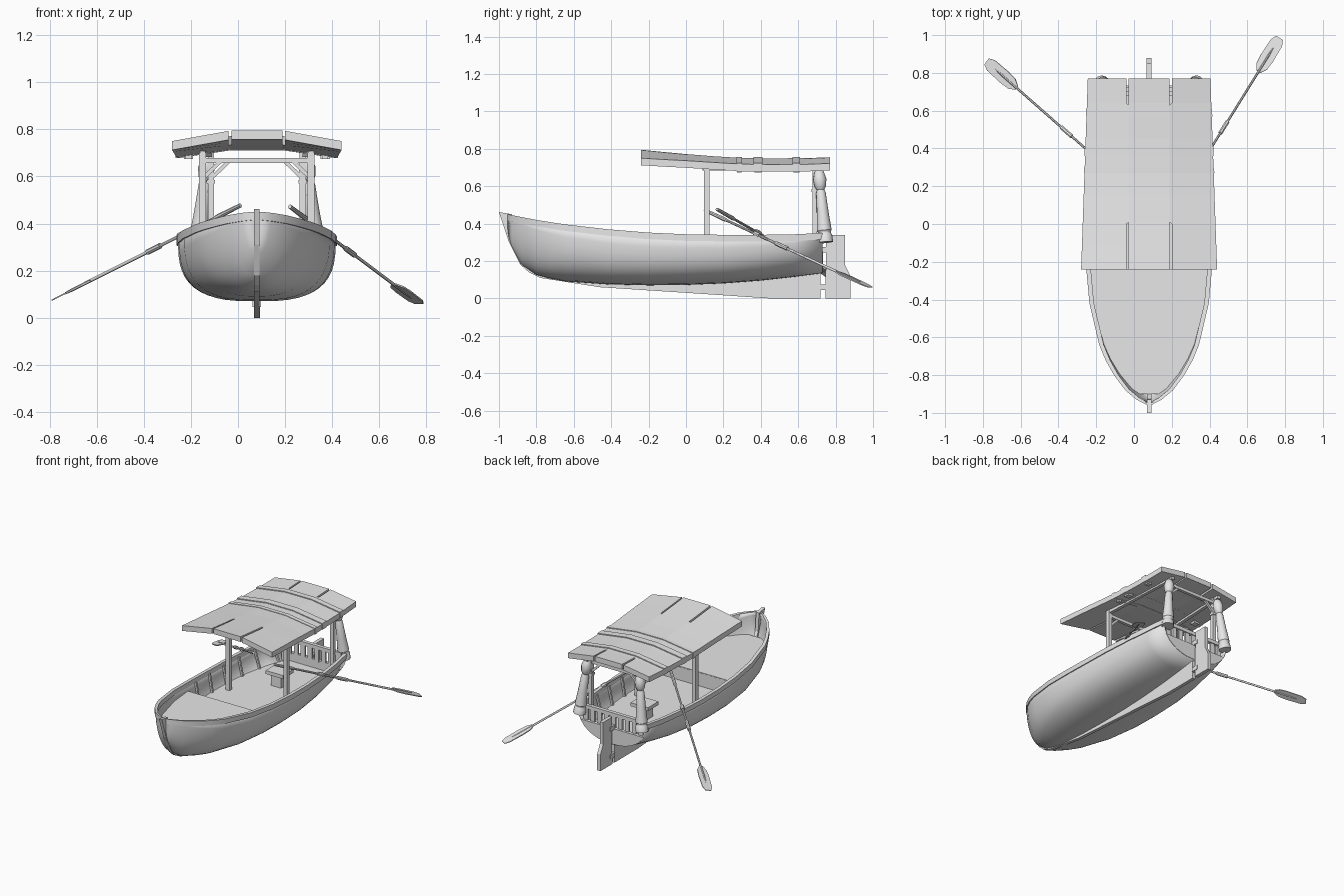
import bpy, bmesh, math
from mathutils import Vector

if "Cube" in bpy.data.objects:
    bpy.data.objects.remove(bpy.data.objects["Cube"])

CENTRE = Vector((0.08, 0, 0))     # the boat's centre line
UP = Vector((0, 0, 1))
grey = bpy.data.materials.new("plain_grey")
grey.use_nodes = True
grey.diffuse_color = (0.8, 0.8, 0.8, 1)
bsdf = grey.node_tree.nodes["Principled BSDF"]
bsdf.inputs["Base Color"].default_value = grey.diffuse_color
bsdf.inputs["Roughness"].default_value = 0.8


def loft(name, rings, closed=True, caps=True, smooth=0):
    """Skin a list of equal-length point rings."""
    bm = bmesh.new()
    rows = [[bm.verts.new(Vector(p) + CENTRE) for p in r] for r in rings]
    n = len(rows[0])
    for a, b in zip(rows, rows[1:]):
        for i in range(n if closed else n - 1):
            j = (i + 1) % n
            bm.faces.new((a[i], a[j], b[j], b[i]))
    if caps and closed:
        bm.faces.new(rows[0])
        bm.faces.new(rows[-1])
    bmesh.ops.recalc_face_normals(bm, faces=bm.faces)
    me = bpy.data.meshes.new(name)
    bm.to_mesh(me)
    bm.free()
    me.materials.append(grey)
    ob = bpy.data.objects.new(name, me)
    bpy.context.collection.objects.link(ob)
    if smooth:
        bpy.ops.object.select_all(action='DESELECT')
        ob.select_set(True)
        bpy.context.view_layer.objects.active = ob
        bpy.ops.object.shade_smooth_by_angle(angle=math.radians(smooth))
    return ob


def tube(name, a, b, profile, sides=10, smooth=40, up=UP):
    """Skin along a-b; profile rows are (fraction, sideways radius, other radius)."""
    a, b = Vector(a), Vector(b)
    d = (b - a).normalized()
    u = d.cross(up)
    u = u.normalized() if u.length > 0.01 else Vector((1, 0, 0))
    v = d.cross(u)
    rings = []
    for t, ru, rv in profile:
        angles = [2 * math.pi * (i + 0.5) / sides for i in range(sides)]
        rings.append([a.lerp(b, t) + u * ru * math.cos(k) + v * rv * math.sin(k) for k in angles])
    return loft(name, rings, smooth=smooth)


def bar(name, a, b, w, h=None):
    r, s = w * 0.707, (h or w) * 0.707
    return tube(name, a, b, [(0, r, s), (1, r, s)], sides=4, smooth=0)


def plate(name, outline, half):
    """Upright plate on the centre line from a (y, z) outline."""
    return loft(name, [[(s * half, y, z) for y, z in outline] for s in (-1, 1)])


# Hull stations: y, half width, rail height, bottom height, fullness
STATIONS = [(-.955, .012, .445, .33, 2), (-.93, .06, .44, .27, 2), (-.88, .12, .43, .18, 2.1),
            (-.8, .18, .415, .125, 2.3), (-.72, .225, .402, .105, 2.5), (-.64, .258, .39, .09, 2.6),
            (-.42, .31, .365, .075, 2.9),
            (-.2, .33, .347, .07, 3), (0, .335, .338, .072, 3), (.2, .333, .335, .08, 3),
            (.4, .32, .335, .095, 2.8), (.58, .3, .338, .115, 2.5), (.73, .275, .345, .135, 2.2)]


def station(y):
    for s, t in zip(STATIONS, STATIONS[1:]):
        if y <= t[0]:
            k = (y - s[0]) / (t[0] - s[0])
            return [p + (q - p) * k for p, q in zip(s, t)]
    return STATIONS[-1]


def half_width(y, z):
    _, hw, zr, zk, n = station(y)
    f = min(1, max(0, (zr - z) / (zr - zk)))
    return hw * (1 - f ** n) ** (1 / n)


def section(y, steps=24):
    _, hw, zr, zk, n = station(y)
    pts = []
    for i in range(steps + 1):
        a = math.pi * i / steps
        c, s = math.cos(a), max(0, math.sin(a))
        pts.append((math.copysign(hw * abs(c) ** (2 / n), c), y, zr - (zr - zk) * s ** (2 / n)))
    return pts


# Hull shell
hull = loft("hull", [section(s[0]) for s in STATIONS], closed=False, smooth=50)
shell = hull.modifiers.new("thickness", 'SOLIDIFY')
shell.thickness = 0.013
shell.offset = -1

# Stern board, lower than the rail
levels = [.14, .15, .165, .185, .21, .25]
outline = [(half_width(.73, z), z) for z in levels]
outline += [(-x, z) for x, z in reversed(outline)]
loft("transom", [[(x, y, z) for x, z in outline] for y in (.705, .732)])

# Gunwale rails
for side, s in (("left", 1), ("right", -1)):
    rings = []
    for y, hw, zr, zk, n in STATIONS:
        o, i = s * (hw + .006), s * max(.002, hw - .018)
        rings.append([(o, y, zr - .03), (o, y, zr + .005), (i, y, zr + .005), (i, y, zr - .03)])
    loft(side + "_gunwale", rings, smooth=30)


def deck(name, y0, y1, z, steps=14):
    rings = []
    for k in range(steps + 1):
        y = y0 + (y1 - y0) * k / steps
        w = max(.003, half_width(y, z) - .008)
        rings.append([(-w, y, z), (w, y, z), (w * .9, y, z - .012), (-w * .9, y, z - .012)])
    loft(name, rings)


deck("bow_deck", -.9, -.24, .29)
deck("main_floor", -.25, .71, .19)
w = half_width(-.24, .18) - .012
bar("deck_step", (-w, -.245, .235), (w, -.245, .235), .012, .1)

# Stool and inner ribs
bar("stool_seat", (0, .3, .285), (0, .42, .285), .14, .025)
bar("stool_leg", (0, .36, .18), (0, .36, .275), .08)
for s in (-1, 1):
    for k in range(6):
        y = -.15 + k * .16
        bar("rib", (s * (half_width(y, .19) - .022), y, .19),
            (s * (half_width(y, .32) - .02), y, .32), .014)

# Stem, keel and rudder
plate("stem_and_keel", [(-1, .462), (-.95, .31), (-.885, .18), (-.84, .14), (-.78, .11), (-.46, .06),
                        (.08, .025), (.45, 0), (.72, 0), (.72, .16), (.4, .11), (-.2, .085),
                        (-.6, .11), (-.79, .15), (-.87, .22), (-.92, .32), (-.93, .45)], .012)
plate("rudder", [(.745, 0), (.88, 0), (.88, .12), (.85, .18), (.85, .34), (.75, .34)], .013)
for z in (.06, .26):
    bar("rudder_hinge", (0, .72, z), (0, .77, z), .036, .03)

# Stern railing
bar("stern_rail", (-.255, .71, .345), (.255, .71, .345), .026)
for k in range(9):
    x = -.22 + k * .055
    bar("baluster", (x, .71, .24), (x, .71, .345), .034, .012)

# Roof: sloping side panels beside a flat middle one, slotted at both ends
PROFILE = [(-.24, .795), (-.12, .783), (0, .772), (.01, .771), (.15, .76), (.3, .751),
           (.45, .749), (.63, .75), (.64, .75), (.77, .755)]
MID, THICK = .108, .038


def eave(y):
    return .36 - .035 * (y + .24)


def drop(y):
    return max(.033, .045 - .04 * (y + .24))


def roof_ring(y, z, x0, x1, z1, t=THICK):
    return [(x0, y, z), (x1, y, z1), (x1, y, z1 - t), (x0, y, z - t)]


loft("roof_middle", [roof_ring(y, z, -MID, MID, z) for y, z in PROFILE])
for side, s in (("left", 1), ("right", -1)):
    rings = []
    for y, z in PROFILE:
        gap = .012 if y <= 0 or y >= .64 else 0
        rings.append(roof_ring(y, z - gap * .15, s * (MID + gap), s * eave(y), z - drop(y)))
    loft("roof_" + side, rings)

# Roof straps that wrap the eaves
for y0, y1 in ((.27, .3), (.36, .41), (.57, .61)):
    top = .756
    for s in (-1, 1):
        rings = [roof_ring(y, top, s * MID, s * (eave(y) + .003), top - drop(y), .045) for y in (y0, y1)]
        loft("roof_strap", rings)
        ym = (y0 + y1) / 2
        bar("strap_end", (s * .29, ym, .673), (s * .29, ym, .695), (y1 - y0) * .8)
    loft("roof_strap_middle", [roof_ring(y, top, -MID, MID, top, .045) for y in (y0, y1)])

# Roof frame: posts, beams and braces
for y, x, base, wide in ((.11, .23, .18, .03), (.69, .195, .19, .026)):
    bar("cross_beam", (-x, y, .668), (x, y, .668), .022)
    for s in (-1, 1):
        bar("post", (s * x, y, base), (s * x, y, .7), wide)
        bar("brace", (s * (x - .01), y, .60), (s * (x - .08), y, .668), .016)
for s in (-1, 1):
    bar("roof_side_beam", (s * .23, .09, .695), (s * .2, .74, .695), .024)
    bar("post_collar", (s * .195, .69, .57), (s * .195, .69, .585), .036)

# Tied curtains at the stern corners
FOLDS = [(0, .012, .012), (.04, .026, .026), (.14, .036, .036), (.24, .03, .03), (.28, .02, .02),
         (.32, .026, .026), (.6, .032, .032), (.84, .04, .04), (.86, .034, .034), (.88, .034, .034),
         (.9, .04, .04), (1, .042, .042)]
for s in (-1, 1):
    tube("curtain", (s * .208, .71, .69), (s * .25, .745, .3), FOLDS, sides=12)


# Oars with collars and flat blades
def oar(name, grip, tip, rolled):
    grip, tip = Vector(grip) - CENTRE, Vector(tip) - CENTRE
    up = Vector((0, 1, 0)).cross(tip - grip) if rolled else UP
    tube(name + "_shaft", grip, tip, [(0, .009, .009), (.12, .011, .011), (.14, .007, .007),
                                      (.9, .007, .007), (.94, .002, .005)], sides=8)
    tube(name + "_collar", grip, tip, [(.43, .012, .012), (.5, .012, .012)], sides=8)
    tube(name + "_blade", grip, tip, [(.8, .018, .005), (.83, .046, .005), (.88, .053, .005),
                                      (.97, .05, .004), (1, .03, .003)], sides=4, smooth=0, up=up)
    tube(name + "_lock", grip, tip, [(.3, .014, .014), (.33, .014, .014)], sides=8)


oar("left_oar", (.22, .1, .472), (.77, .985, .06), False)
oar("right_oar", (.01, .165, .477), (-.78, .86, .08), True)
